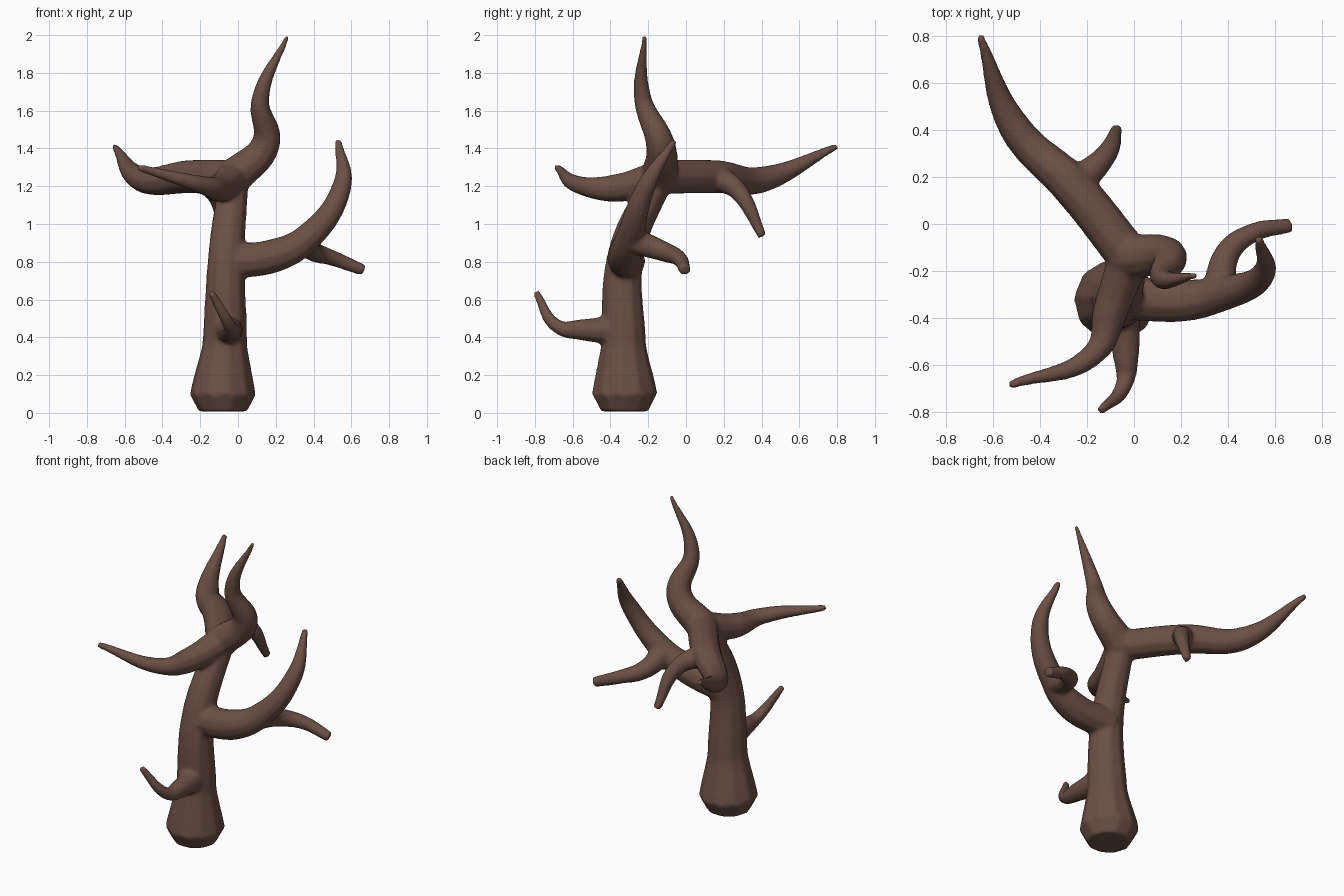
import bpy
from mathutils import Vector

if "Cube" in bpy.data.objects:
    bpy.data.objects.remove(bpy.data.objects["Cube"])

curve = bpy.data.curves.new("dead_tree", 'CURVE')
curve.dimensions = '3D'
curve.bevel_depth = 1
curve.bevel_resolution = 3
curve.use_fill_caps = True


def limb(r0, r1, ease, *path):
    """Tapered tube through the path; ease sets where it thins out."""
    s = curve.splines.new('BEZIER')
    s.bezier_points.add(len(path) - 1)
    for i, (p, co) in enumerate(zip(s.bezier_points, path)):
        p.co = co
        p.radius = r0 + (r1 - r0) * (i / (len(path) - 1)) ** ease
        p.handle_left_type = p.handle_right_type = 'AUTO'


# Shared joints
root = Vector((-.08, -.325, .1))
crown = Vector((-.02, -.14, 1.25))
elbow = Vector((-.26, .16, 1.25))
knuckle = Vector((.36, -.3, .92))

# Foot and trunk
limb(.13, .177, 1, root * Vector((1, 1, .08)), root)
limb(.177, .08, .5, root, (-.07, -.33, .36), (-.06, -.315, .85), crown)
# Tall top branch
limb(.1, .012, 1.3, crown, (.145, -.135, 1.42), (.118, -.228, 1.66), (.265, -.22, 2))
# Back left branch and its drooping twig
limb(.094, .017, 3, crown, elbow, (-.5, .4, 1.235), (-.655, .8, 1.412))
limb(.075, .025, 1, elbow, (-.13, .28, 1.17), (-.072, .405, .935))
# Front left branch
limb(.09, .019, 1.5, crown, (-.1, -.37, 1.19), (-.16, -.54, 1.2), (-.53, -.685, 1.3))
# Right branch and its forked twig
limb(.097, .018, 2, (-.06, -.31, .8), (.2, -.325, .835), knuckle,
     (.55, -.21, 1.2), (.53, -.06, 1.445))
limb(.075, .032, .7, knuckle, (.4, -.12, .855), (.5, -.04, .82), (.665, -.005, .755))
# Low front twig
limb(.085, .02, .8, (-.06, -.36, .44), (-.035, -.55, .44), (-.04, -.675, .455),
     (-.142, -.795, .64))

tree = bpy.data.objects.new("dead_tree", curve)
bpy.context.collection.objects.link(tree)
bpy.context.view_layer.objects.active = tree
tree.select_set(True)
bpy.ops.object.convert(target='MESH')
tree = bpy.context.view_layer.objects.active

# Fuse the limbs and soften the forks
fuse = tree.modifiers.new("fuse", 'REMESH')
fuse.mode = 'VOXEL'
fuse.voxel_size = .011
fuse.use_smooth_shade = True
soft = tree.modifiers.new("soften", 'SMOOTH')
soft.factor = .5
soft.iterations = 8

# Brown bark
bark = bpy.data.materials.new("bark")
bark.diffuse_color = (.15, .08, .06, 1)
bark.use_nodes = True
bark.node_tree.nodes["Principled BSDF"].inputs["Base Color"].default_value = bark.diffuse_color
tree.data.materials.clear()
tree.data.materials.append(bark)
